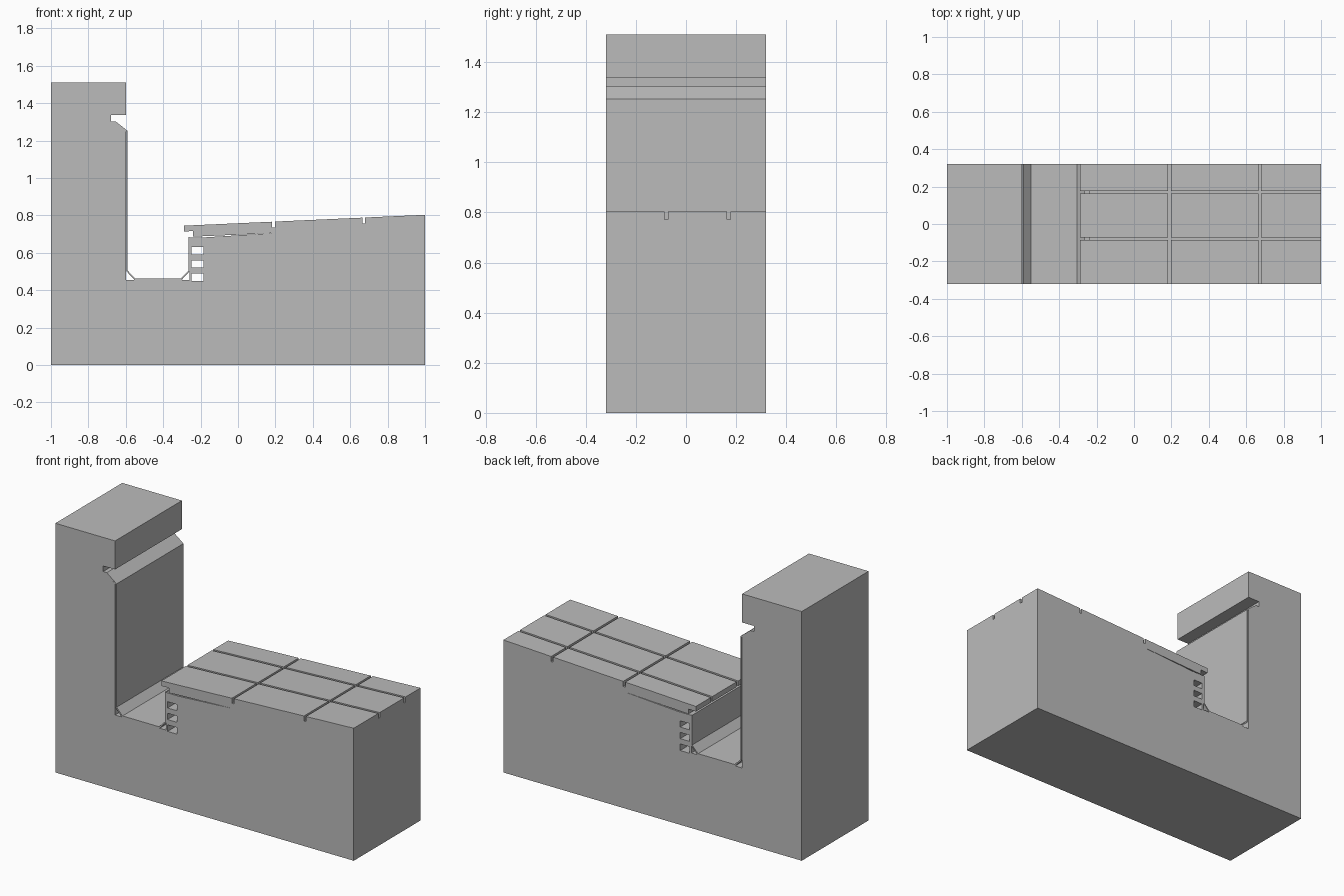
import bpy, bmesh

HALF = 0.32          # half depth of the cut section

if "Cube" in bpy.data.objects:
    bpy.data.objects.remove(bpy.data.objects["Cube"], do_unlink=True)

grey = bpy.data.materials.new("plain grey")
grey.use_nodes = True
colour = (0.5, 0.5, 0.5, 1)
grey.diffuse_color = colour
grey.node_tree.nodes["Principled BSDF"].inputs["Base Color"].default_value = colour


def extrude(name, profiles, y0=-HALF, y1=HALF):
    """Extrude closed x-z outlines along y into one object."""
    bm = bmesh.new()
    for outline in profiles:
        face = bm.faces.new([bm.verts.new((x, y0, z)) for x, z in outline])
        moved = bmesh.ops.extrude_face_region(bm, geom=[face])["geom"]
        verts = [v for v in moved if isinstance(v, bmesh.types.BMVert)]
        bmesh.ops.translate(bm, verts=verts, vec=(0, y1 - y0, 0))
    bmesh.ops.recalc_face_normals(bm, faces=bm.faces)
    mesh = bpy.data.meshes.new(name)
    bm.to_mesh(mesh)
    bm.free()
    mesh.materials.append(grey)
    obj = bpy.data.objects.new(name, mesh)
    bpy.context.collection.objects.link(obj)
    return obj


def rect(x0, x1, z0, z1):
    return [(x0, z0), (x1, z0), (x1, z1), (x0, z1)]


def sloped(x0, x1, bottom, top):
    """Outline between two sloping lines given as functions of x."""
    return [(x0, bottom(x0)), (x1, bottom(x1)), (x1, top(x1)), (x0, top(x0))]


def fall(height):
    """Roof fall line reaching the given height at the outer edge."""
    return lambda x: height - 0.045 * (1 - x)


# Structural slab
extrude("base_slab", [rect(-1, 1, 0, 0.425)])

# Parapet: bricks in two leaves, with flush mortar beds between courses
extrude("parapet_footing", [rect(-1, -0.6, 0.425, 0.515)])
bricks, beds = [], []
courses = 7
pitch = (1.25 - 0.515) / courses
for i in range(courses):
    z = 0.515 + i * pitch
    beds.append(rect(-1, -0.6, z, z + 0.02))
    bricks.append(rect(-1, -0.8, z + 0.02, z + pitch))
    bricks.append(rect(-0.8, -0.6, z + 0.02, z + pitch))
extrude("parapet_bricks", bricks)
extrude("parapet_mortar", beds)
extrude("recessed_course", [rect(-1, -0.68, 1.25, 1.337)])
extrude("flashing_wedge", [[(-0.68, 1.25), (-0.6, 1.25), (-0.66, 1.295), (-0.68, 1.295)]])
extrude("coping_bricks", [rect(-1, -0.8, 1.337, 1.47), rect(-0.8, -0.6, 1.337, 1.47)])
extrude("coping_top", [rect(-1, -0.6, 1.47, 1.51)])

# Gutter bed and folded waterproof sheet with hollow corners
extrude("gutter_bed", [rect(-0.6, -0.26, 0.425, 0.455)])
outer = [(-0.68, 1.303), (-0.655, 1.303), (-0.59, 1.252), (-0.59, 0.505),
         (-0.55, 0.463), (-0.305, 0.463), (-0.265, 0.505), (-0.265, 0.685)]
inner = [(-0.68, 1.295), (-0.66, 1.295), (-0.597, 1.248), (-0.597, 0.502),
         (-0.554, 0.455), (-0.301, 0.455), (-0.258, 0.502), (-0.258, 0.685)]
extrude("waterproof_sheet", [[a, b, d, c] for a, b, c, d in
                             zip(outer, outer[1:], inner, inner[1:])])

# Hollow edge block: two walls and four webs around three open cells
webs = [(0.425, 0.45), (0.49, 0.522), (0.56, 0.592), (0.63, 0.683)]
extrude("hollow_block", [rect(-0.26, -0.248, 0.425, 0.683), rect(-0.185, -0.17, 0.425, 0.683)]
        + [rect(-0.248, -0.185, a, b) for a, b in webs])

# Roof build-up: fill, screed with a thin slit above it, bedding
fill_top = fall(0.71)
extrude("roof_fill", [sloped(-0.17, 1, lambda x: 0.425, fill_top)])
extrude("screed", [[(-0.17, fill_top(-0.17)), (1, fill_top(1)), (1, 0.742),
                    (0.2, 0.706), (-0.17, 0.683)]])
extrude("tile_bedding", [sloped(-0.24, 1, lambda x: 0.742 - 0.045 * (1 - x), fall(0.772))])

# Paving tiles with open joints
gap = 0.007
columns = [(-0.29, 0.19 - gap), (0.19 + gap, 0.673 - gap), (0.673 + gap, 1)]
rows = [(-HALF, -0.078 - gap), (-0.078 + gap, 0.17 - gap), (0.17 + gap, HALF)]
for r, (y0, y1) in enumerate(rows):
    extrude(f"paving_tiles_row_{r + 1}",
            [sloped(a, b, fall(0.772), fall(0.803)) for a, b in columns], y0, y1)
